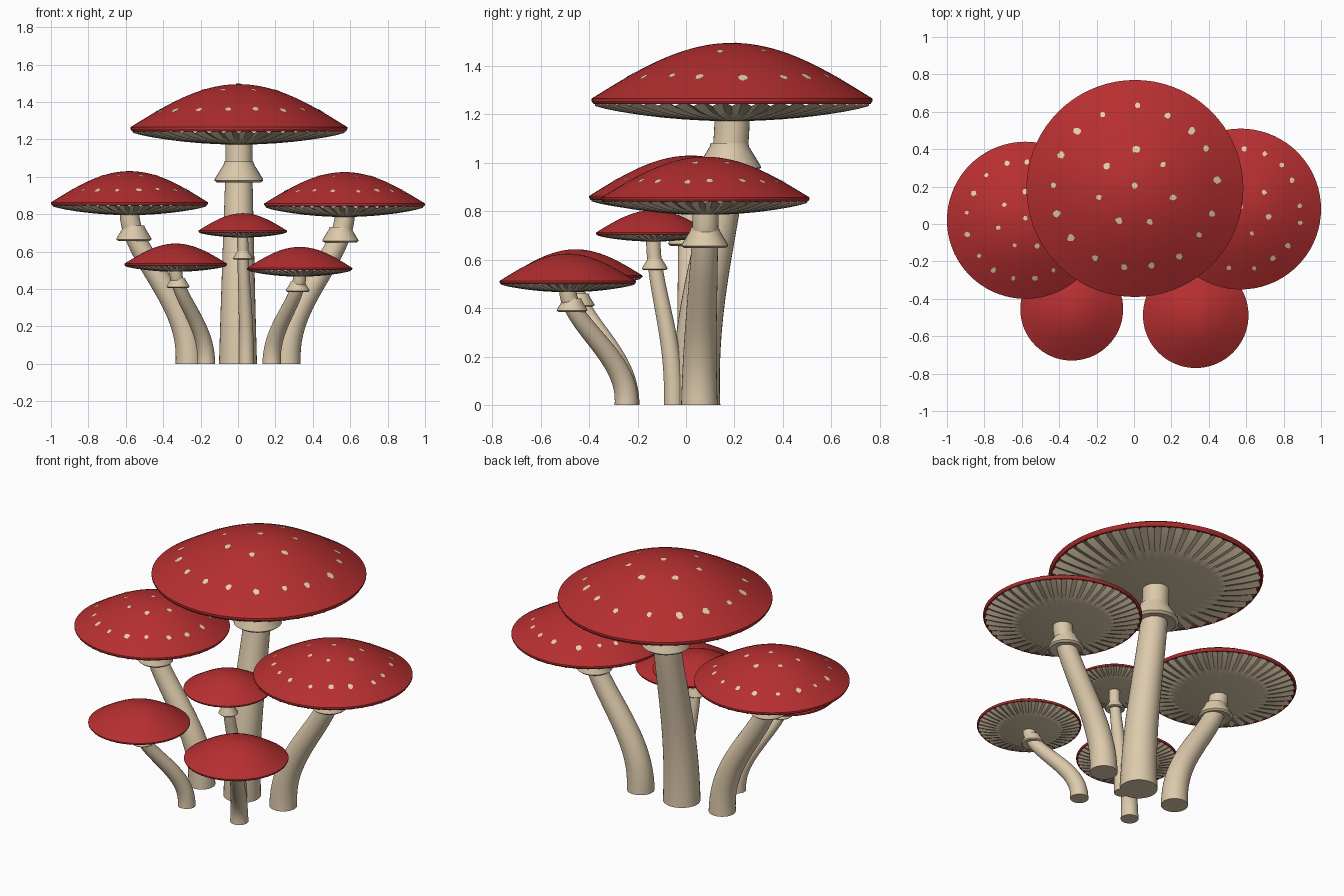
import bpy, bmesh, math, random
from mathutils import Vector

random.seed(4)
old = bpy.data.objects.get("Cube")
if old:
    bpy.data.objects.remove(old, do_unlink=True)


def material(name, rgb):
    m = bpy.data.materials.new(name)
    m.use_nodes = True
    m.diffuse_color = (*rgb, 1)
    m.node_tree.nodes["Principled BSDF"].inputs["Base Color"].default_value = (*rgb, 1)
    return m


RED = material("cap red", (0.47, 0.028, 0.03))
CREAM = material("stem cream", (0.72, 0.59, 0.41))
SPOT = material("spot cream", (0.76, 0.64, 0.42))


def finish(bm, name, mat):
    mesh = bpy.data.meshes.new(name)
    bm.to_mesh(mesh)
    bm.free()
    obj = bpy.data.objects.new(name, mesh)
    bpy.context.collection.objects.link(obj)
    mesh.materials.append(mat)
    bpy.ops.object.select_all(action='DESELECT')
    obj.select_set(True)
    bpy.context.view_layer.objects.active = obj
    bpy.ops.object.shade_smooth_by_angle(angle=math.radians(30))
    return obj


def skin(bm, rings):
    # Join neighbouring rings of vertices with quads
    for a, b in zip(rings, rings[1:]):
        n = len(a)
        for i in range(n):
            j = (i + 1) % n
            bm.faces.new((a[i], a[j], b[j], b[i]))


def lathe(name, mat, profile, centre, segs=64, fold=0.0, cap_end=None):
    # Profile of (radius, height); fold lifts every other spoke, more so outward
    bm = bmesh.new()
    reach = max(r for r, z in profile)
    rings = []
    for r, z in profile:
        ring = []
        for i in range(segs):
            a = math.tau * i / segs
            lift = fold * (r / reach) ** 2 * (i % 2)
            ring.append(bm.verts.new(centre + Vector((r * math.cos(a), r * math.sin(a), z + lift))))
        rings.append(ring)
    skin(bm, rings)
    if cap_end is not None:
        bm.faces.new(rings[cap_end])
        bmesh.ops.recalc_face_normals(bm, faces=bm.faces)
    return finish(bm, name, mat)


def dome(x):
    return math.cos(math.pi / 2 * min(x, 1))


def lean(t):
    # Sideways share of the S-shaped stem at height share t
    u = t ** 1.2
    return u * u * (3 - 2 * u)


def spots(name, centre, radius, rise):
    # Ragged flecks draped over the dome: a crown, an inner and an outer ring
    bm = bmesh.new()
    for count, ring in ((1, 0.04), (7, 0.345), (17, 0.745)):
        for k in range(count):
            a = math.tau * k / count + math.pi / 2 + random.uniform(-0.06, 0.06)
            d = radius * (ring + random.uniform(-0.02, 0.02))
            size = radius * random.uniform(0.026, 0.038)
            loop = []
            mid = Vector((d * math.cos(a), d * math.sin(a), 0))
            for i in range(11):
                b = math.tau * i / 11
                s = size * random.uniform(0.75, 1.1)
                p = mid + Vector((s * math.cos(b), s * math.sin(b), 0))
                p.z = rise * dome(p.length / radius) + 0.003
                loop.append(bm.verts.new(centre + p))
            mid.z = rise * dome(mid.length / radius) + 0.003
            hub = bm.verts.new(centre + mid)
            for i in range(11):
                bm.faces.new((hub, loop[i], loop[(i + 1) % 11]))
    finish(bm, name, SPOT)


def mushroom(name, base, top, radius, rim, crown, under, spotted):
    # Stem: tapering tube swept along the S-curve
    start, end = Vector((*base, 0)), Vector((*top, under + 0.03 * radius))

    def path(t):
        p = start.lerp(end, lean(t))
        p.z = end.z * t
        return p

    bm = bmesh.new()
    rings = []
    steps = 24
    for k in range(steps + 1):
        t = k / steps
        tangent = path(min(t + 0.01, 1)) - path(max(t - 0.01, 0))
        if k in (0, steps):
            tangent = Vector((0, 0, 1))
        turn = Vector((0, 0, 1)).rotation_difference(tangent)
        r = radius * (0.175 - 0.05 * min(1, t / 0.85))
        rings.append([bm.verts.new(path(t) + turn @ Vector((r * math.cos(a), r * math.sin(a), 0)))
                      for a in (math.tau * i / 32 for i in range(32))])
    skin(bm, rings)
    bm.faces.new(rings[0][::-1])
    bm.faces.new(rings[-1])
    finish(bm, name + "_stem", CREAM)

    # Skirt: flared collar under the cap
    seat = path(0.86)
    seat.z = 0.826 * under
    skirt = [(0.09, 0.02), (0.2, 0), (0.225, 0.02), (0.222, 0.035),
             (0.14, 0.17), (0.135, 0.195), (0.09, 0.195)]
    lathe(name + "_skirt", CREAM, [(r * radius, z * radius) for r, z in skirt], seat, 32)

    # Cap: domed shell with a thin turned-in rim
    centre = Vector((*top, rim))
    rise = crown - rim
    lip = 0.04 * radius
    profile = [(0.93 * radius, lip * 0.3), (0.965 * radius, -lip * 0.9), (0.985 * radius, -lip)]
    profile += [(radius, -lip * 0.4)]
    profile += [(radius * x / 20, rise * dome(x / 20)) for x in range(20, 0, -1)]
    bm_profile = profile + [(radius * 0.01, rise)]
    lathe(name + "_cap", RED, bm_profile, centre, 72, cap_end=-1)

    # Gills: shallow folded dish under the cap
    drop = rim - lip - under
    shares = [0.975, 0.9, 0.8, 0.65, 0.5, 0.35, 0.2, 0.1]
    dish = [(radius * x, -lip - drop * dome(x) ** 0.7) for x in shares]
    lathe(name + "_gills", CREAM, dish, centre, 88, fold=0.035 * radius)

    if spotted:
        spots(name + "_spots", centre, radius, rise)


# name, stem foot, cap centre, cap radius, rim, crown and underside heights, spots
mushroom("tall", (0, 0.04), (0.005, 0.19), 0.58, 1.265, 1.495, 1.172, True)
mushroom("right_medium", (-0.26, 0.03), (-0.58, 0.02), 0.42, 0.863, 1.03, 0.795, True)
mushroom("left_medium", (0.26, 0.055), (0.57, 0.08), 0.43, 0.857, 1.025, 0.785, True)
mushroom("right_small", (-0.17, -0.24), (-0.333, -0.455), 0.275, 0.535, 0.643, 0.492, False)
mushroom("left_small", (0.18, -0.245), (0.33, -0.488), 0.282, 0.512, 0.625, 0.466, False)
mushroom("middle_small", (0.045, -0.05), (0.025, -0.135), 0.237, 0.712, 0.805, 0.675, False)
